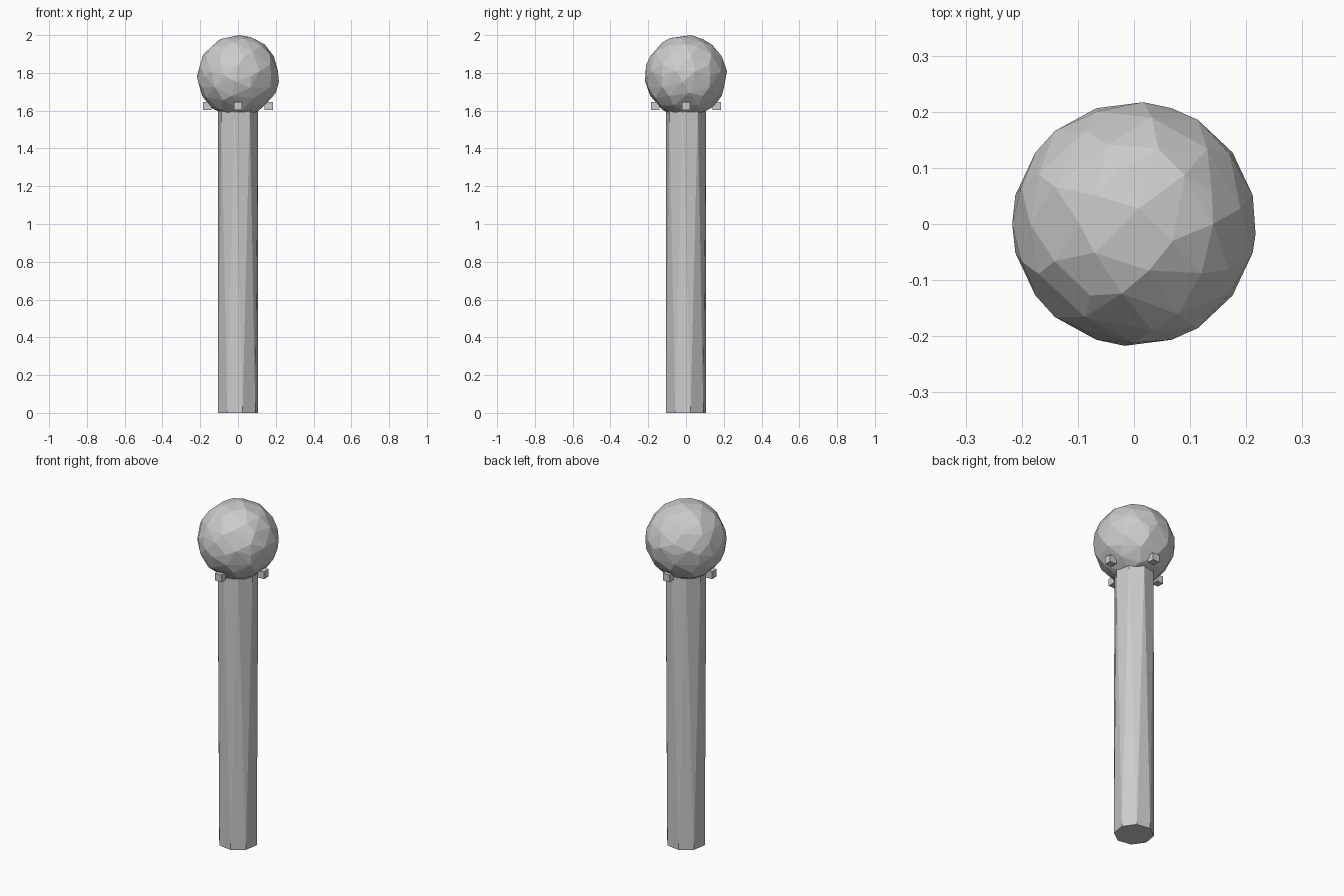
import bpy, bmesh
from math import cos, sin, radians, pi

if "Cube" in bpy.data.objects:
    bpy.data.objects.remove(bpy.data.objects["Cube"])


def add_object(name, bm):
    mesh = bpy.data.meshes.new(name)
    bm.to_mesh(mesh)
    bm.free()
    obj = bpy.data.objects.new(name, mesh)
    bpy.context.collection.objects.link(obj)
    return obj


# Post: slightly twisted faceted shaft (top ring is turned half a side)
SIDES, RADIUS = 8, 0.108
bm = bmesh.new()
rings = []
for z, turn in ((0.0, 13), (1.61, -9.5)):
    rings.append([bm.verts.new((RADIUS * cos(a), RADIUS * sin(a), z))
                  for a in (radians(turn) + 2 * pi * i / SIDES for i in range(SIDES))])
low, high = rings
for i in range(SIDES):
    j = (i + 1) % SIDES
    bm.faces.new((low[i], high[j], high[i]))
    bm.faces.new((low[i], low[j], high[j]))
bm.faces.new(low[::-1])
bm.faces.new(high)
bmesh.ops.recalc_face_normals(bm, faces=bm.faces)
add_object("post", bm)

# Ball: irregular low-poly sphere on top
bm = bmesh.new()
bmesh.ops.create_icosphere(bm, subdivisions=3, radius=0.217)
ball = add_object("ball", bm)
ball.location.z = 1.783
facets = ball.modifiers.new("facets", 'DECIMATE')
facets.ratio = 0.56

# Studs: four small cubes around the neck
for name, x, y in (("right", 1, 0), ("back", 0, 1), ("left", -1, 0), ("front", 0, -1)):
    bm = bmesh.new()
    bmesh.ops.create_cube(bm, size=0.043)
    stud = add_object(name + "_stud", bm)
    stud.location = (0.163 * x, 0.163 * y, 1.625)
